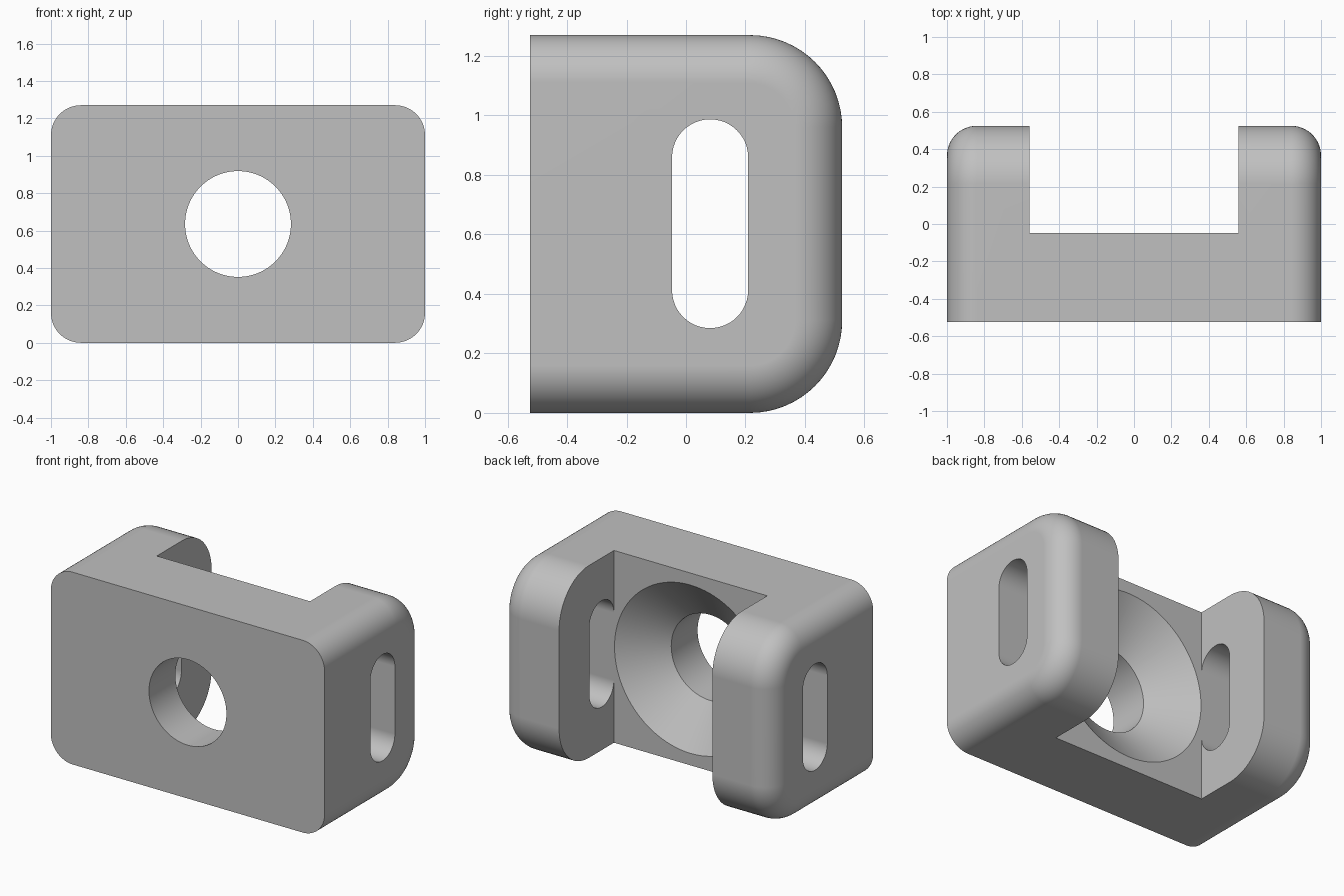
import bpy, bmesh
from math import sin, cos, pi

if "Cube" in bpy.data.objects:
    bpy.data.objects.remove(bpy.data.objects["Cube"], do_unlink=True)

DEPTH, HEIGHT, MID = 0.525, 1.27, 0.635
BIG_R, EDGE_R = 0.31, 0.16      # back corner and outer edge rounding
FLOOR = -0.048                  # channel floor
STEPS = 16

grey = bpy.data.materials.new("plain grey")
grey.use_nodes = True
grey.diffuse_color = (0.53, 0.53, 0.53, 1)
grey.node_tree.nodes["Principled BSDF"].inputs["Base Color"].default_value = grey.diffuse_color


def loft(name, rings):
    """Skin closed rings of points and cap both ends."""
    bm = bmesh.new()
    loops = [[bm.verts.new(p) for p in ring] for ring in rings]
    for a, b in zip(loops, loops[1:]):
        for i in range(len(a)):
            j = (i + 1) % len(a)
            bm.faces.new((a[i], a[j], b[j], b[i]))
    bm.faces.new(loops[0])
    bm.faces.new(loops[-1])
    bmesh.ops.recalc_face_normals(bm, faces=bm.faces)
    mesh = bpy.data.meshes.new(name)
    bm.to_mesh(mesh)
    bm.free()
    mesh.materials.append(grey)
    obj = bpy.data.objects.new(name, mesh)
    bpy.context.collection.objects.link(obj)
    return obj


def arc(cy, cz, r, start, end, n=STEPS):
    return [(cy + r * cos(start + (end - start) * i / n),
             cz + r * sin(start + (end - start) * i / n)) for i in range(n + 1)]


def body_ring(x, inset):
    """Side profile with rounded back corners, shrunk by inset."""
    r, cy = BIG_R - inset, DEPTH - BIG_R
    pts = [(-DEPTH, inset)] + arc(cy, BIG_R, r, -pi / 2, 0)
    pts += arc(cy, HEIGHT - BIG_R, r, 0, pi / 2) + [(-DEPTH, HEIGHT - inset)]
    return [(x, y, z) for y, z in pts]


# Body with rounded outer edges
fillet = [(1 - EDGE_R + EDGE_R * sin(a), EDGE_R * (1 - cos(a)))
          for a in (i * pi / 2 / STEPS for i in range(STEPS + 1))]
sections = [(-x, inset) for x, inset in reversed(fillet)] + fillet
body = loft("bracket_body", [body_ring(x, inset) for x, inset in sections])

# Channel between the two arms
channel = loft("channel_cutter", [
    [(x, FLOOR, -1), (x, 1, -1), (x, 1, 2), (x, FLOOR, 2)] for x in (-0.56, 0.56)])

# Through hole with conical countersink
hole = loft("hole_cutter", [
    [(x, y, z) for x, z in arc(0, MID, r, 0, 2 * pi, 96)[:-1]]
    for y, r in ((-1, 0.283), (-0.25, 0.283), (FLOOR, 0.556), (0.1, 0.556))])

# Slot through both arms
slot_r, slot_y = 0.128, 0.081
slot_profile = arc(slot_y, 0.859, slot_r, 0, pi, 24) + arc(slot_y, 0.413, slot_r, pi, 2 * pi, 24)
slot = loft("slot_cutter", [[(x, y, z) for y, z in slot_profile] for x in (-1.2, 1.2)])

bpy.ops.object.select_all(action='DESELECT')
body.select_set(True)
bpy.context.view_layer.objects.active = body
for cutter in (channel, hole, slot):
    mod = body.modifiers.new(cutter.name, 'BOOLEAN')
    mod.operation, mod.solver, mod.object = 'DIFFERENCE', 'EXACT', cutter
    bpy.ops.object.modifier_apply(modifier=mod.name)
    bpy.data.objects.remove(cutter, do_unlink=True)

# Smooth roundings, crisp edges, flat planes
bpy.ops.object.shade_smooth_by_angle(angle=pi / 6)
weighted = body.modifiers.new("flat planes", 'WEIGHTED_NORMAL')
weighted.keep_sharp = True
